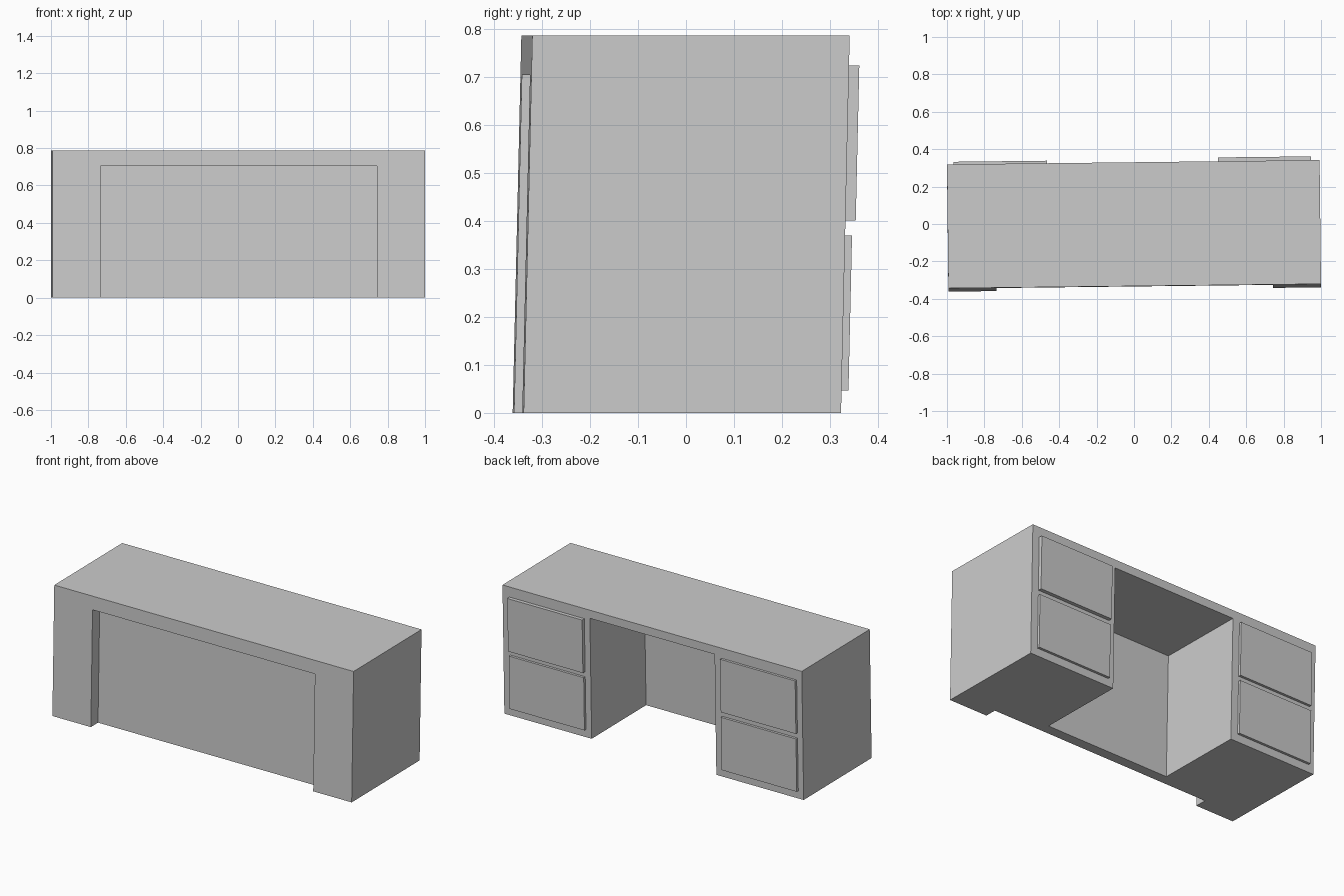
import bpy
from mathutils import Matrix

if "Cube" in bpy.data.objects:
    bpy.data.objects.remove(bpy.data.objects["Cube"])

HEIGHT, HALF_X, HALF_Y = 0.787, 0.996, 0.331

# slight turn about z and backward lean shared by every part
LEAN = Matrix(((1, -0.0115, 0, 0),
               (0.0115, 1, 0.023, -0.0191),
               (0, 0, 1, 0),
               (0, 0, 0, 1)))


def box(name, x, y, z):
    """Axis-aligned box from (min, max) ranges."""
    verts = [(a, b, c) for c in z for a, b in
             ((x[0], y[0]), (x[1], y[0]), (x[1], y[1]), (x[0], y[1]))]
    faces = [(3, 2, 1, 0), (4, 5, 6, 7), (0, 1, 5, 4),
             (1, 2, 6, 5), (2, 3, 7, 6), (3, 0, 4, 7)]
    mesh = bpy.data.meshes.new(name)
    mesh.from_pydata(verts, [], faces)
    obj = bpy.data.objects.new(name, mesh)
    bpy.context.collection.objects.link(obj)
    return obj


def cut(target, cutter):
    """Subtract the cutter, bake the result and drop the cutter."""
    mod = target.modifiers.new("cut", 'BOOLEAN')
    mod.operation, mod.solver, mod.object = 'DIFFERENCE', 'EXACT', cutter
    deps = bpy.context.evaluated_depsgraph_get()
    mesh = bpy.data.meshes.new_from_object(target.evaluated_get(deps))
    target.modifiers.clear()
    target.data = mesh
    bpy.data.objects.remove(cutter)


# desk body with front recess and rear kneehole, leaving a modesty panel
body = box("desk_body", (-HALF_X, HALF_X), (-HALF_Y, HALF_Y), (0, HEIGHT))
cut(body, box("recess_cutter", (-0.74, 0.74), (-0.6, -HALF_Y + 0.07), (-0.2, 0.705)))
cut(body, box("kneehole_cutter", (-0.415, 0.415), (HALF_Y - 0.53, 0.6), (-0.2, 0.737)))
parts = [body]

# two drawer fronts on each pedestal
for side, x, upper_out in (("left", (-0.961, -0.461), 0.015), ("right", (0.452, 0.95), 0.022)):
    for level, z, out in (("lower", (0.047, 0.37), 0.015), ("upper", (0.401, 0.725), upper_out)):
        parts.append(box(f"{side}_{level}_drawer", x, (HALF_Y - 0.01, HALF_Y + out), z))

for part in parts:
    part.data.transform(LEAN)
    part.data.update()
